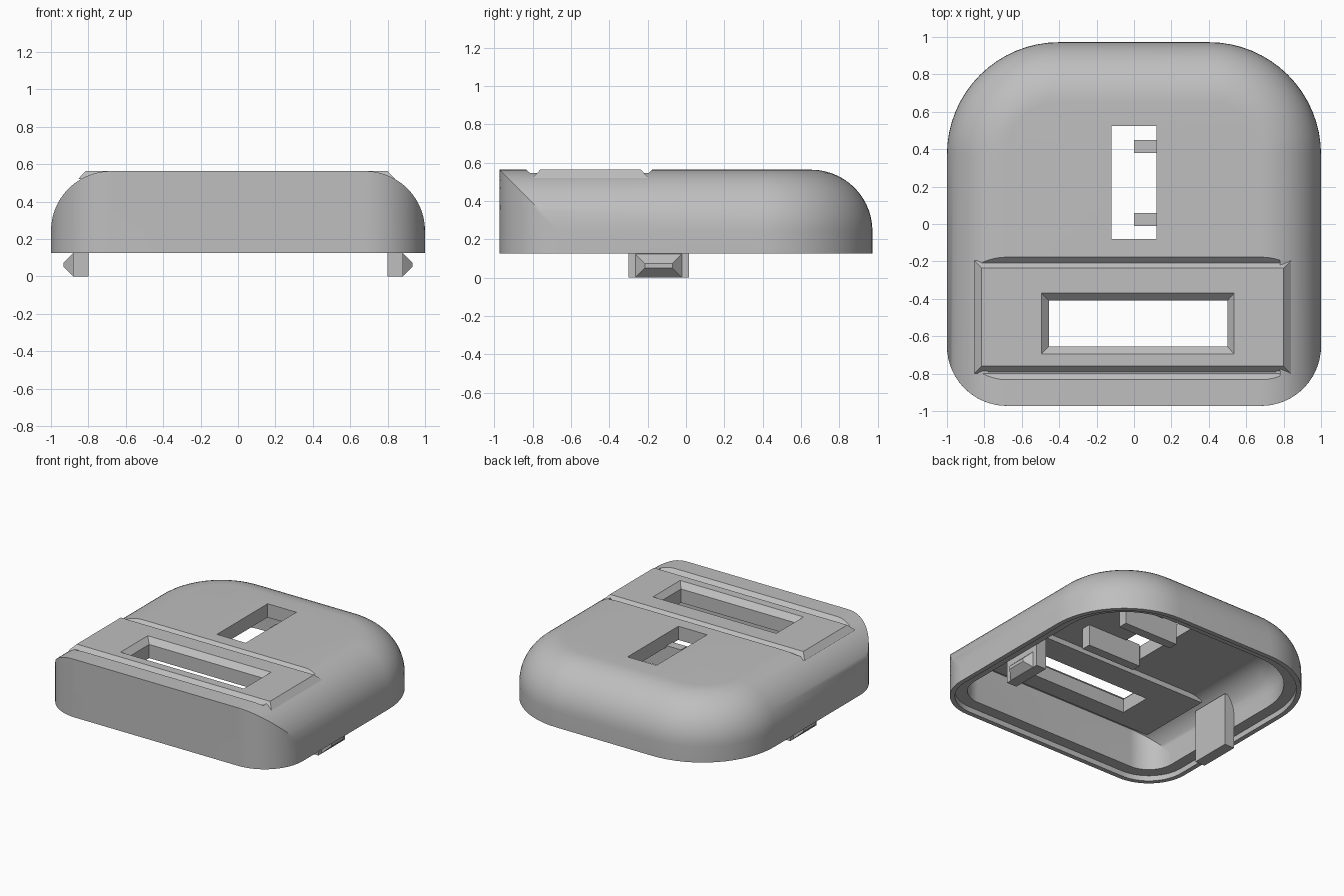
import bpy, bmesh
from math import acos, cos, sin, pi

cube = bpy.data.objects.get("Cube")
if cube:
    bpy.data.objects.remove(cube)

grey = bpy.data.materials.new("plain grey")
grey.use_nodes = True
grey.diffuse_color = (0.52, 0.52, 0.52, 1)
grey.node_tree.nodes["Principled BSDF"].inputs["Base Color"].default_value = (0.52, 0.52, 0.52, 1)

TOP, RIM, CEILING = 0.563, 0.125, 0.46
FILLET, WALL = 0.32, 0.12


def loft(name, rings, closed=False):
    """Skin a list of equal point loops; cap the ends or join them."""
    bm = bmesh.new()
    loops = [[bm.verts.new(p) for p in ring] for ring in rings]
    pairs = list(zip(loops, loops[1:]))
    if closed:
        pairs.append((loops[-1], loops[0]))
    else:
        bm.faces.new(loops[0])
        bm.faces.new(loops[-1])
    for a, b in pairs:
        for i in range(len(a)):
            j = (i + 1) % len(a)
            bm.faces.new((a[i], a[j], b[j], b[i]))
    bmesh.ops.remove_doubles(bm, verts=bm.verts, dist=0.0002)
    bmesh.ops.recalc_face_normals(bm, faces=bm.faces)
    mesh = bpy.data.meshes.new(name)
    bm.to_mesh(mesh)
    bm.free()
    mesh.materials.append(grey)
    ob = bpy.data.objects.new(name, mesh)
    bpy.context.collection.objects.link(ob)
    return ob


def rect(x0, x1, y0, y1, z):
    return [(x0, y0, z), (x1, y0, z), (x1, y1, z), (x0, y1, z)]


def box(name, x0, x1, y0, y1, z0, z1):
    return loft(name, [rect(x0, x1, y0, y1, z0), rect(x0, x1, y0, y1, z1)])


def outline(offset, inset, z, n=16):
    """Rounded plan; inset draws in the sides and back but not the front."""
    w, h = 1 - offset, 0.972 - offset
    rf, rb = FILLET - offset, 0.6 - offset
    start = acos(max(0, (rf - inset) / rf))
    right = []
    for i in range(n + 1):
        a = -pi / 2 + (pi / 2 - start) * i / n
        right.append((w - rf + rf * cos(a), -h + rf + rf * sin(a), z))
    for i in range(n + 1):
        a = pi / 2 * i / n
        r = rb - inset
        right.append((w - rb + r * cos(a), h - rb + r * sin(a), z))
    return right + [(-x, y, z) for x, y, z in reversed(right)]


def dome(offset, top, steps=14):
    """Rings of the rounded upper edge, from the flat top downward."""
    r = FILLET - offset
    angles = [pi / 2 * (1 - i / steps) for i in range(steps + 1)]
    return [outline(offset, r * (1 - cos(a)), top - r + r * sin(a)) for a in angles]


# Hollow shell with a thin lip and a ledge around the open underside
shell = loft("shell", dome(0, TOP)
             + [outline(0, 0, RIM), outline(0.035, 0, RIM),
                outline(0.035, 0, RIM + 0.04), outline(WALL, 0, RIM + 0.04)]
             + dome(WALL, CEILING)[::-1])

# Openings and V grooves in the shell
cutters = [box("slot_cutter", -0.12, 0.12, -0.08, 0.525, 0.3, 1),
           box("window_cutter", -0.78, 0.76, -0.79, -0.21, 0.3, 1)]
for name, outer, low, inner in (("front_groove_cutter", -0.835, -0.8, -0.75),
                                ("back_groove_cutter", -0.175, -0.205, -0.25)):
    section = [(outer, TOP + 0.002), (low, 0.535), (inner, 0.535), (inner, TOP + 0.002)]
    cutters.append(loft(name, [[(x, y, z) for y, z in section] for x in (-0.84, 0.78)]))
for cutter in cutters:
    cutter.hide_render = True
    mod = shell.modifiers.new("cut", 'BOOLEAN')
    mod.operation, mod.solver, mod.object = 'DIFFERENCE', 'EXACT', cutter
bpy.context.view_layer.update()
graph = bpy.context.evaluated_depsgraph_get()
cut_mesh = bpy.data.meshes.new_from_object(shell.evaluated_get(graph))
shell.modifiers.clear()
shell.data = cut_mesh
for cutter in cutters:
    bpy.data.objects.remove(cutter)

# Chamfered window plate: outside profile, then down through the opening
loft("window_plate", [
    rect(-0.78, 0.76, -0.79, -0.21, 0.42),
    rect(-0.78, 0.76, -0.79, -0.21, 0.52),
    rect(-0.855, 0.84, -0.8, -0.195, 0.52),
    rect(-0.815, 0.80, -0.76, -0.235, TOP),
    rect(-0.495, 0.535, -0.695, -0.37, TOP),
    rect(-0.455, 0.50, -0.655, -0.41, 0.523),
    rect(-0.455, 0.50, -0.655, -0.41, 0.42)], closed=True)

# Ribs under the slot
for name, y in (("front_rib", -0.01), ("back_rib", 0.38)):
    box(name, 0, 0.45, y, y + 0.07, 0.3, CEILING + 0.01)

# Snap clips with tapered hooks
for name, s in (("left", 1), ("right", -1)):
    box(name + "_clip", *sorted((s * 0.80, s * 0.882)), -0.3, 0.015, 0, 0.40)
    base = [(s * 0.88, y, z) for y, z in ((-0.265, 0), (-0.02, 0), (-0.02, 0.125), (-0.265, 0.125))]
    tip = [(s * 0.932, y, z) for y, z in ((-0.215, 0.05), (-0.07, 0.05), (-0.07, 0.075), (-0.215, 0.075))]
    loft(name + "_hook", [base, tip])

# Smooth the rounded shell, keeping its edges crisp
bpy.ops.object.select_all(action='DESELECT')
shell.select_set(True)
bpy.context.view_layer.objects.active = shell
bpy.ops.object.shade_smooth_by_angle(angle=pi / 7)
